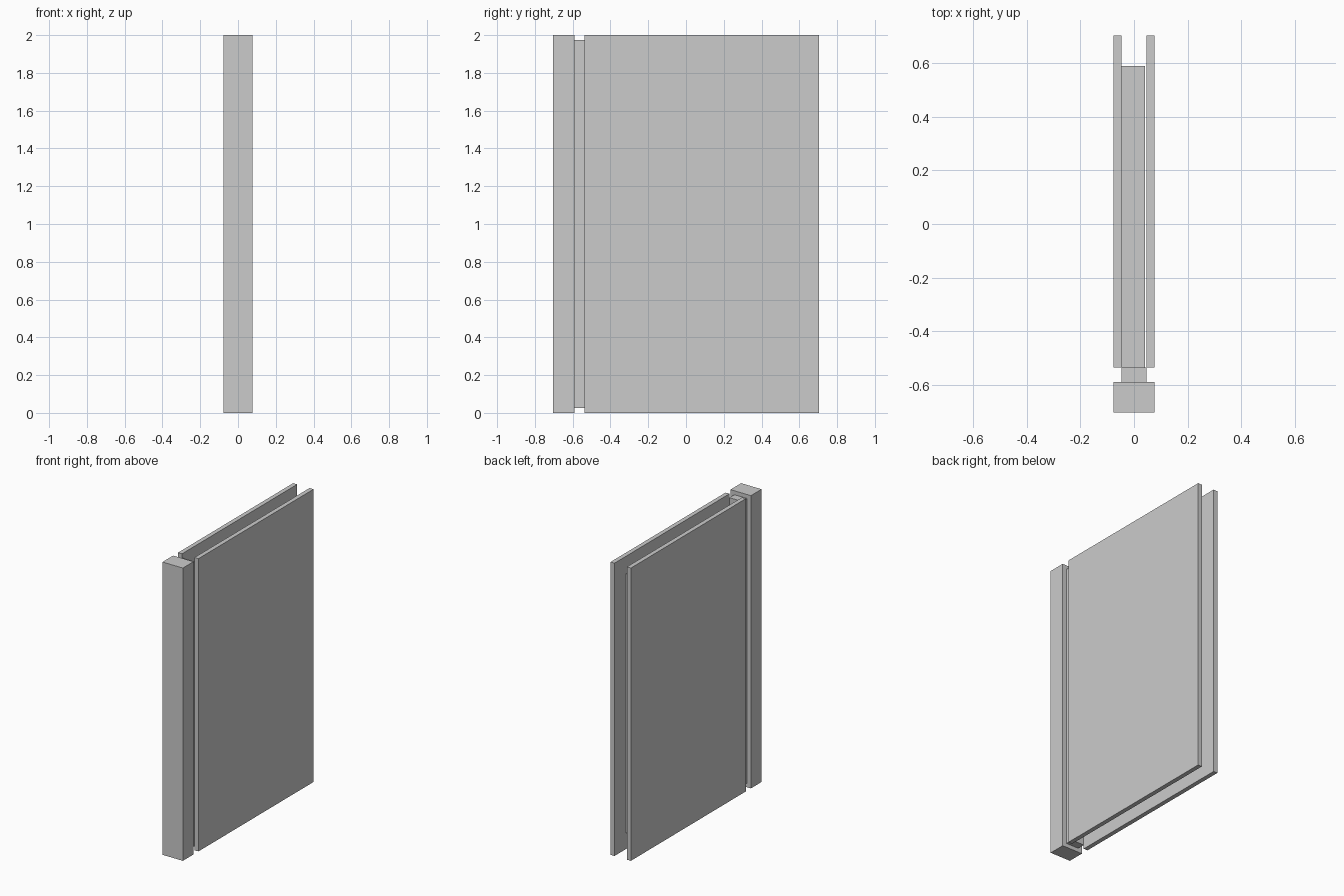
import bpy

if "Cube" in bpy.data.objects:
    bpy.data.objects.remove(bpy.data.objects["Cube"])


def box(name, x, y, z):
    """Box spanning the given (min, max) ranges."""
    lo, hi = zip(x, y, z)
    bpy.ops.mesh.primitive_cube_add(size=1, location=[(a + b) / 2 for a, b in zip(lo, hi)])
    ob = bpy.context.object
    ob.name = name
    ob.scale = [b - a for a, b in zip(lo, hi)]
    bpy.ops.object.transform_apply(location=False, rotation=False, scale=True)
    return ob


W, L, H = 0.077, 0.705, 2.0   # half width, half length, height
T = 0.03                      # panel thickness
INSET = 0.115                 # post depth and core setback

# End post
box("end_post", (-W, W), (-L, -L + INSET), (0, H))

# Slightly shorter tongue joining the post to the panels
box("tongue", (-W + T, W - T), (-L + INSET, -0.537), (0.027, 1.973))

# Two facing panels
for side, name in ((-1, "left_panel"), (1, "right_panel")):
    box(name, sorted((side * W, side * (W - T))), (-0.537, L), (0, H))

# Recessed core between the panels
box("core", (-W + T, W - T - 0.006), (-0.537, L - INSET), (INSET, H - INSET))
